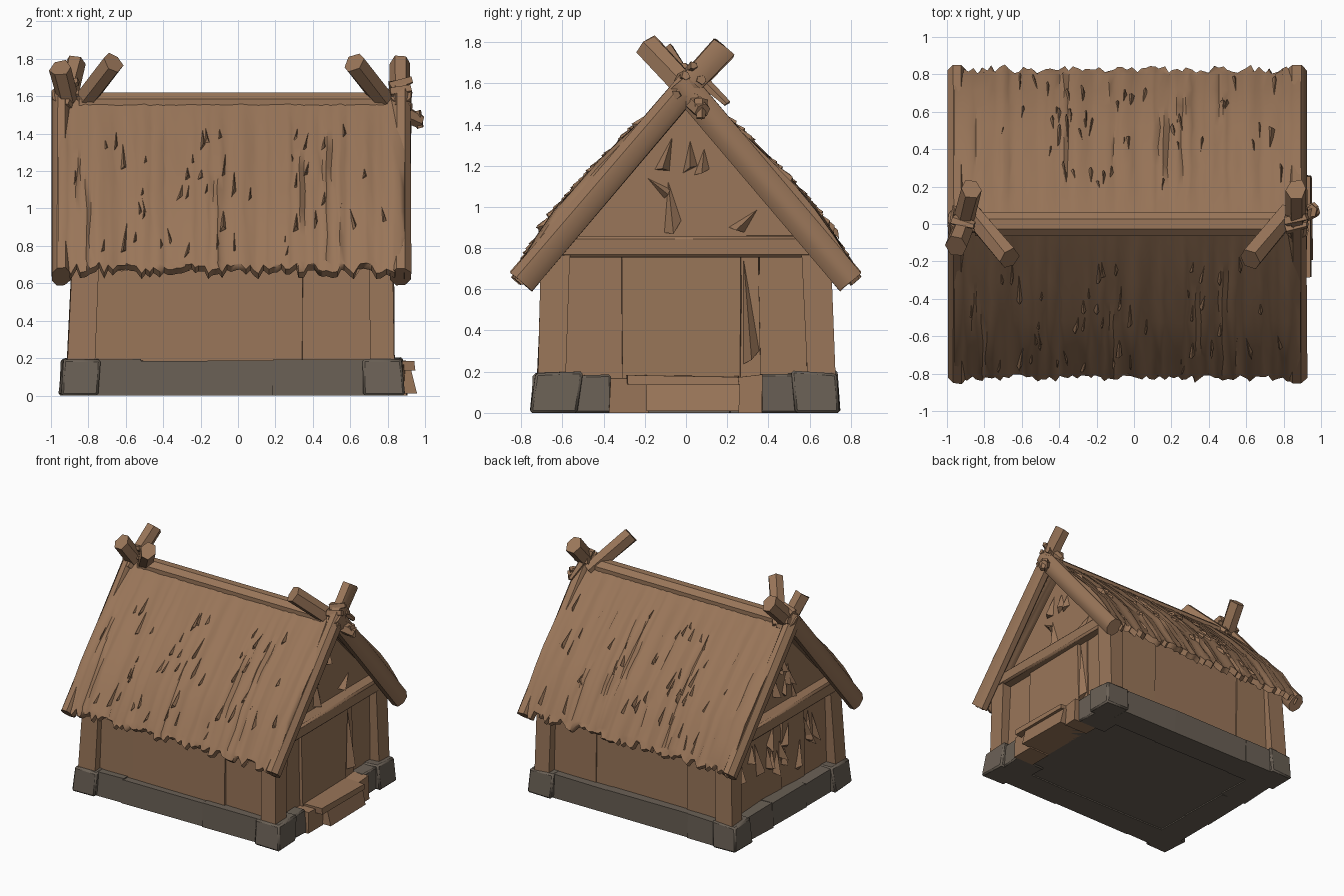
import bpy, bmesh, math, random
from mathutils import Vector, Matrix

if "Cube" in bpy.data.objects:
    bpy.data.objects.remove(bpy.data.objects["Cube"])

random.seed(7)
R = random.uniform


def material(name, rgb):
    m = bpy.data.materials.new(name)
    m.diffuse_color = (*rgb, 1)
    m.use_nodes = True
    m.node_tree.nodes["Principled BSDF"].inputs["Base Color"].default_value = m.diffuse_color
    return m


WOOD = material("brown wood", (0.32, 0.18, 0.10))
STONE = material("grey stone", (0.145, 0.118, 0.092))


def finish(bm, name, mat, bevel=0.0, angle=40):
    bmesh.ops.recalc_face_normals(bm, faces=bm.faces[:])
    me = bpy.data.meshes.new(name)
    bm.to_mesh(me)
    bm.free()
    ob = bpy.data.objects.new(name, me)
    bpy.context.collection.objects.link(ob)
    me.materials.append(mat)
    if bevel:
        b = ob.modifiers.new("bevel", 'BEVEL')
        b.width, b.segments = bevel, 1
    bpy.ops.object.select_all(action='DESELECT')
    ob.select_set(True)
    bpy.context.view_layer.objects.active = ob
    bpy.ops.object.shade_smooth_by_angle(angle=math.radians(angle))
    return ob


def add_box(bm, lo, hi, jit=0.0, top=(0, 0)):
    """Box between two corners; top shifts the upper face, jit roughens it."""
    vs = bmesh.ops.create_cube(bm, size=1)['verts']
    lo, hi = Vector(lo), Vector(hi)
    for v in vs:
        up = v.co.z > 0
        v.co = Vector([lo[i] + (hi[i] - lo[i]) * (v.co[i] + 0.5) for i in range(3)])
        if up:
            v.co.x += top[0]
            v.co.y += top[1]
        v.co += Vector((R(-jit, jit), R(-jit, jit), R(-jit, jit) if up else 0))


def box(name, lo, hi, mat, jit=0.0, bevel=0.0, top=(0, 0)):
    bm = bmesh.new()
    add_box(bm, lo, hi, jit, top)
    return finish(bm, name, mat, bevel)


def beam(name, a, b, width, depth, sides=8, taper=1.0, jit=0.0):
    """Log from a to b; depth is measured along x where possible."""
    a, b = Vector(a), Vector(b)
    d = (b - a).normalized()
    side = Vector((1, 0, 0)) if abs(d.x) < 0.9 else Vector((0, 1, 0))
    side = (side - d * side.dot(d)).normalized()
    up = d.cross(side)
    bm = bmesh.new()
    bmesh.ops.create_cone(bm, cap_ends=True, segments=sides, radius1=0.5, radius2=0.5 * taper,
                          depth=1, matrix=Matrix.Rotation(math.pi / sides, 4, 'Z'))
    k = 1 / math.cos(math.pi / sides)
    for v in bm.verts:
        p = v.co.copy()
        v.co = a + (b - a) * (p.z + 0.5) + side * p.x * depth * k + up * p.y * width * k
        v.co += Vector((R(-jit, jit), R(-jit, jit), R(-jit, jit)))
    return finish(bm, name, WOOD)


def shard(bm, p, along, across, out, length, width, lift):
    """Thin torn splinter rooted at p, lifting away from the surface."""
    root = bm.verts.new(p - out * 0.012)
    l = bm.verts.new(p + along * length - across * width - out * 0.012)
    r = bm.verts.new(p + along * length * R(0.7, 1) + across * width - out * 0.012)
    tip = bm.verts.new(p + along * length * R(0.8, 1.05) + out * lift)
    for f in ((root, l, tip), (root, tip, r), (l, r, tip), (root, r, l)):
        bm.faces.new(f)


# --- stone base -------------------------------------------------------------
box("stone_floor", (-0.88, -0.68, 0.01), (0.80, 0.68, 0.14), STONE)
for sy in (-1, 1):
    for x0, x1 in ((-0.955, -0.75), (0.67, 0.885)):
        y0, y1 = sorted((sy * 0.52, sy * 0.75))
        box("corner_stone", (x0, y0, 0), (x1, y1, 0.2), STONE, 0.01, 0.012, (0.015 if x0 < 0 else -0.01, -sy * 0.015))
    for x0, x1 in ((-0.77, -0.52), (-0.53, 0.2), (0.19, 0.69)):
        y0, y1 = sorted((sy * 0.5, sy * 0.715))
        box("side_stone", (x0, y0, 0), (x1, y1, 0.19), STONE, 0.007)
    y0, y1 = sorted((sy * 0.36, sy * 0.56))
    box("entrance_stone", (0.6, y0, 0), (0.86, y1, 0.19), STONE, 0.01, 0.01)
for y0, y1 in ((-0.54, -0.2), (-0.21, 0.22), (0.21, 0.54)):
    box("end_stone", (-0.92, y0, 0), (-0.7, y1, 0.19), STONE, 0.01)

# --- entrance step: two cheeks, a tread and a sloping riser -------------------
box("step_cheek", (0.7, -0.37, 0), (0.89, -0.18, 0.17), WOOD, 0.008)
box("step_cheek", (0.7, 0.25, 0), (0.90, 0.37, 0.18), WOOD, 0.008)
box("step_riser", (0.7, -0.19, 0.01), (0.955, 0.26, 0.14), WOOD, 0.005, 0, (-0.03, 0))
box("step_tread", (0.7, -0.29, 0.135), (0.945, 0.26, 0.18), WOOD, 0.008)

# --- house body with gable profile ------------------------------------------
bm = bmesh.new()
profile = [(-0.64, 0.1), (0.64, 0.1), (0.64, 0.84), (0, 1.5), (-0.64, 0.84)]
face = bm.faces.new([bm.verts.new((-0.80, y, z)) for y, z in profile])
ext = bmesh.ops.extrude_face_region(bm, geom=[face])['geom']
bmesh.ops.translate(bm, vec=(1.54, 0, 0), verts=[v for v in ext if isinstance(v, bmesh.types.BMVert)])
finish(bm, "walls", WOOD)

# --- wall planks -------------------------------------------------------------
bm = bmesh.new()
for sy in (-1, 1):
    for x0, x1 in ((-0.8, -0.47), (-0.48, 0.35), (0.34, 0.75)):
        y0, y1 = sorted((sy * 0.6, sy * R(0.65, 0.66)))
        add_box(bm, (x0, y0, 0.15), (x1, y1, 0.85), 0.008)
for y0, y1 in ((-0.6, -0.3), (-0.31, 0.27), (0.26, 0.36), (0.35, 0.6)):
    add_box(bm, (0.7, y0, 0.15), (R(0.76, 0.785), y1, 0.78), 0.01)
for y0, y1 in ((-0.6, -0.3), (-0.31, -0.02), (-0.03, 0.27), (0.26, 0.6)):
    add_box(bm, (-R(0.82, 0.85), y0, 0.15), (-0.75, y1, 0.78), 0.012)
finish(bm, "wall_planks", WOOD)

# --- corner posts and gable cross beams ----------------------------------------
for sy in (-1, 1):
    y0, y1 = sorted((sy * 0.59, sy * 0.725))
    box("corner_post", (-0.915, y0, 0.1), (-0.77, y1, 0.79), WOOD, 0.005, 0, (0.03, -sy * 0.025))
    box("corner_post", (0.71, y0, 0.1), (0.84, y1, 0.79), WOOD, 0.005, 0, (-0.01, -sy * 0.025))
box("cross_beam", (0.70, -0.63, 0.755), (0.835, 0.63, 0.86), WOOD, 0.003, 0.015)
box("cross_beam", (-0.895, -0.63, 0.755), (-0.76, 0.63, 0.86), WOOD, 0.003, 0.015)

# --- torn splinters on the gables -----------------------------------------------
bm = bmesh.new()
for sx, y, z, a, length, width in ((1, -0.09, 1.16, 0.1, 0.28, 0.05), (1, -0.2, 1.15, 0.9, 0.14, 0.03),
                                   (1, 0.02, 1.34, 0.0, 0.18, 0.04), (1, 0.09, 1.3, -0.1, 0.15, 0.04),
                                   (1, -0.06, 1.36, -0.3, 0.2, 0.04), (1, 0.36, 1.0, -0.8, 0.18, 0.04),
                                   (1, 0.28, 0.74, 0.08, 0.5, 0.04)):
    shard(bm, Vector((0.745 if z > 0.9 else 0.78, y, z)), Vector((0, math.sin(a), -math.cos(a))),
          Vector((0, math.cos(a), math.sin(a))), Vector((sx, 0, 0)), length, width, 0.04)
for i in range(28):
    z = R(1.0, 1.36) if i % 2 else R(0.5, 0.75)
    half = max(0.03, min(0.5, (1.4 - z) * 0.75))
    p = Vector((-0.805 if z > 0.9 else -0.84, R(-half, half), z))
    a = R(-0.35, 0.35)
    shard(bm, p, Vector((0, math.sin(a), -math.cos(a))), Vector((0, math.cos(a), math.sin(a))),
          Vector((-1, 0, 0)), R(0.14, 0.28), R(0.02, 0.045), R(0.025, 0.05))
finish(bm, "gable_splinters", WOOD)

# --- thatched roof ---------------------------------------------------------------
SLOPE = [(0.0, 1.615), (0.2, 1.43), (0.42, 1.215), (0.63, 0.985), (0.80, 0.725), (0.825, 0.68)]


def roof_point(t):
    f = min(t, 0.9999) * (len(SLOPE) - 1)
    i = int(f)
    (ya, za), (yb, zb) = SLOPE[i], SLOPE[i + 1]
    return ya + (yb - ya) * (f - i), za + (zb - za) * (f - i)


COLS, ROWS = 76, 10
shards = bmesh.new()
for sy in (-1, 1):
    bm = bmesh.new()
    streak = [R(-0.011, 0.011) for _ in range(COLS + 1)]
    grid = []
    for j in range(ROWS + 1):
        row = []
        for i in range(COLS + 1):
            y, z = roof_point(j / ROWS)
            h = (streak[i] + R(-0.005, 0.005)) * min(1, j / 3)
            e = R(-0.03, 0.03) if j == ROWS else 0        # ragged eave
            x = -0.96 + 1.85 * i / COLS + (R(-0.007, 0.007) if 0 < i < COLS else 0)
            row.append(bm.verts.new((x, sy * (y + h * 0.7 + e * 0.6), z + h * 0.7 - e)))
        grid.append(row)
    for j in range(ROWS):
        for i in range(COLS):
            bm.faces.new((grid[j][i], grid[j][i + 1], grid[j + 1][i + 1], grid[j + 1][i]))
    # thickness: push a copy inwards along the slope normal
    low = bmesh.ops.extrude_face_region(bm, geom=bm.faces[:], use_keep_orig=True)['geom']
    bmesh.ops.translate(bm, vec=(0, -sy * 0.035, -0.03), verts=[v for v in low if isinstance(v, bmesh.types.BMVert)])
    finish(bm, "thatch_slope", WOOD, angle=60)
    # loose tufts lying on the thatch
    for _ in range(46):
        t = R(0.12, 0.74)
        (y, z), (y2, z2) = roof_point(t), roof_point(t + 0.02)
        along = Vector((0, sy * (y2 - y), z2 - z)).normalized()
        out = Vector((0, -sy * along.z * sy, along.y * sy)).normalized()
        out.y = abs(out.y) * sy
        along = (along + Vector((R(-0.2, 0.2), 0, 0))).normalized()
        shard(shards, Vector((R(-0.88, 0.8), sy * y, z)), along, Vector((1, 0, 0)), out,
              R(0.12, 0.24), R(0.008, 0.018), R(0.012, 0.024))
finish(shards, "thatch_tufts", WOOD)

# --- ridge pole and sloping end beams ----------------------------------------------
beam("ridge_pole", (-0.85, 0, 1.56), (0.78, 0, 1.56), 0.12, 0.13)
for x, depth in ((-0.945, 0.10), (0.87, 0.11)):
    for sy in (-1, 1):
        beam("end_beam", (x, sy * 0.80, 0.637), (x, -sy * 0.03, 1.61), 0.14, depth, 8, 0.97, 0.004)

# --- crossed horns at the ridge ends ---------------------------------------------
for a, b in (((-0.86, 0.05, 1.53), (-0.665, -0.185, 1.78)), ((0.82, 0.05, 1.53), (0.62, -0.185, 1.78)),
             ((-0.93, -0.05, 1.52), (-0.87, 0.185, 1.775)), ((0.87, -0.05, 1.52), (0.865, 0.185, 1.775)),
             ((-0.90, 0.02, 1.54), (-0.95, -0.12, 1.75))):
    beam("ridge_horn", a, b, 0.115, 0.095, 6, 1.05, 0.006)

# --- lashing knots and protruding peg ------------------------------------------------
for x in (-0.91, 0.87):
    for a in (0.4, 1.6, 2.7, 3.9, 5.2):
        y, z = 0.05 * math.cos(a) + 0.02, 1.59 + 0.06 * math.sin(a)
        beam("lashing", (x - 0.055, y, z), (x + 0.055, y + R(-0.04, 0.04), z + R(-0.03, 0.04)), 0.05, 0.05, 5, 0.7, 0.006)
beam("ridge_peg", (0.86, 0.03, 1.52), (0.975, 0.08, 1.465), 0.09, 0.08, 6, 0.8)
beam("peg_tip", (0.95, 0.07, 1.52), (0.975, 0.07, 1.43), 0.06, 0.05, 5, 0.6)
beam("lashing_tail", (0.85, 0.06, 1.63), (0.89, 0.2, 1.5), 0.05, 0.05, 5, 0.5, 0.006)
